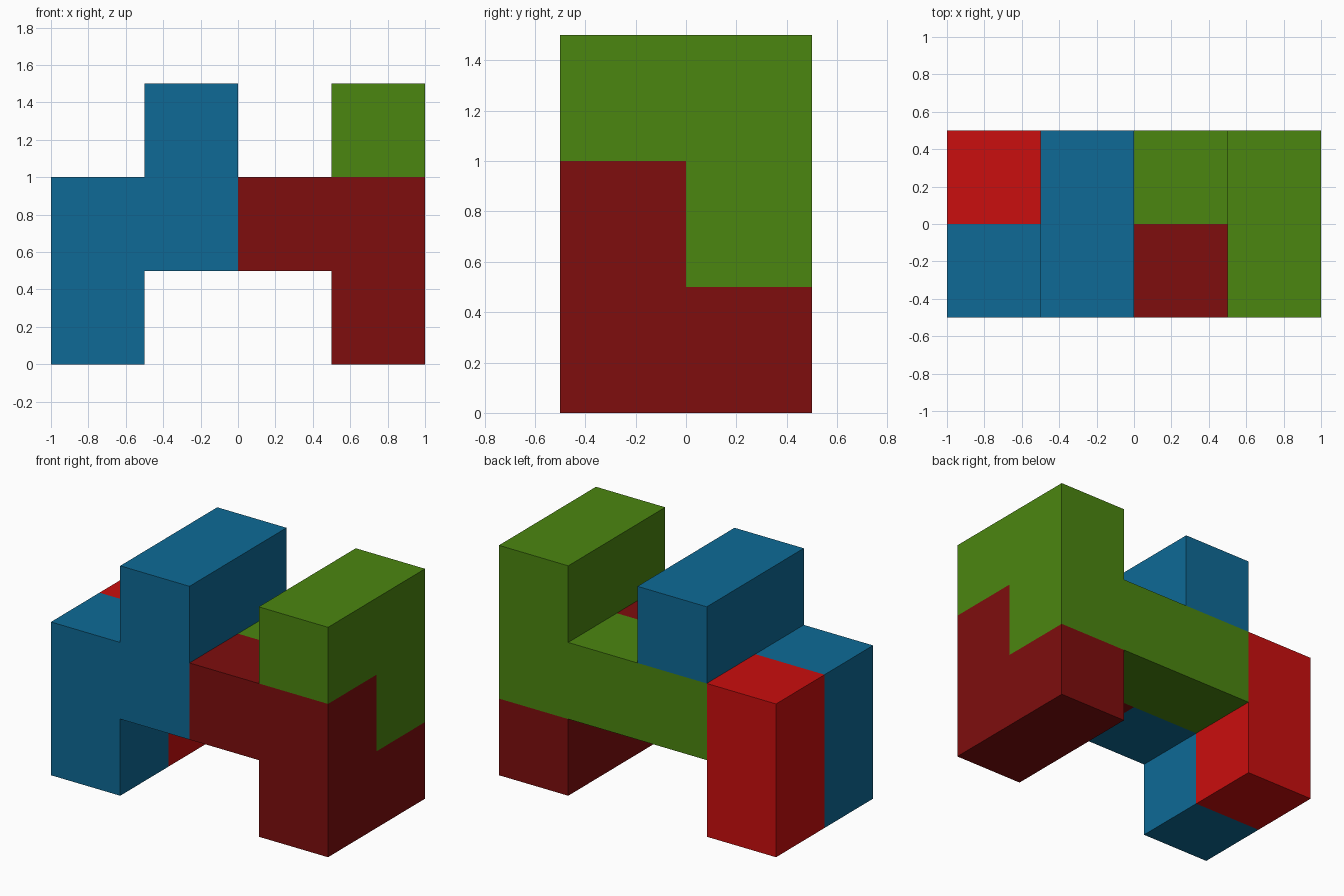
import bpy
import bmesh
from mathutils import Vector

if "Cube" in bpy.data.objects:
    bpy.data.objects.remove(bpy.data.objects["Cube"])

CELL = 0.5
CORNER = Vector((-1.0, -0.5, 0.0))


def material(name, rgb):
    """Flat colour given as 0-255 display values, stored as linear."""
    lin = [((c / 255 + 0.055) / 1.055) ** 2.4 if c > 10 else c / 255 / 12.92 for c in rgb]
    mat = bpy.data.materials.new(name)
    mat.diffuse_color = (*lin, 1.0)
    mat.use_nodes = True
    mat.node_tree.nodes["Principled BSDF"].inputs["Base Color"].default_value = mat.diffuse_color
    return mat


def puzzle_piece(name, cells, mat):
    """Closed solid made of unit cells, with no faces between its own cells."""
    bm = bmesh.new()
    filled = set(cells)
    for cell in cells:
        for axis in range(3):
            for side in (0, 1):
                step = [0, 0, 0]
                step[axis] = 2 * side - 1
                if tuple(c + s for c, s in zip(cell, step)) in filled:
                    continue
                u, v = (axis + 1) % 3, (axis + 2) % 3
                loop = [(0, 0), (1, 0), (1, 1), (0, 1)]
                if side == 0:
                    loop.reverse()
                verts = []
                for a, b in loop:
                    p = Vector(cell)
                    p[axis] += side
                    p[u] += a
                    p[v] += b
                    verts.append(bm.verts.new(CORNER + p * CELL))
                bm.faces.new(verts)
    # weld the cells and merge flat areas into single faces
    bmesh.ops.remove_doubles(bm, verts=bm.verts[:], dist=1e-4)
    bmesh.ops.dissolve_limit(bm, angle_limit=0.01, verts=bm.verts[:], edges=bm.edges[:])
    mesh = bpy.data.meshes.new(name)
    bm.to_mesh(mesh)
    bm.free()
    mesh.materials.append(mat)
    obj = bpy.data.objects.new(name, mesh)
    bpy.context.collection.objects.link(obj)
    return obj


# Stepped piece: front left leg, middle, and the upper bar running back
puzzle_piece("blue_stepped_piece",
             [(0, 0, 0), (0, 0, 1), (1, 0, 1), (1, 0, 2), (1, 1, 2)],
             material("blue", (14, 106, 150)))

# Right foot and front arm
puzzle_piece("dark_red_foot_piece",
             [(2, 0, 1), (3, 0, 1), (3, 0, 0), (3, 1, 0)],
             material("dark red", (126, 13, 13)))

# Back beam with the raised right bar
puzzle_piece("green_beam_piece",
             [(1, 1, 1), (2, 1, 1), (3, 1, 1), (3, 1, 2), (3, 0, 2)],
             material("green", (75, 134, 16)))

# Back left post
puzzle_piece("red_post_piece",
             [(0, 1, 0), (0, 1, 1)],
             material("red", (202, 14, 14)))
